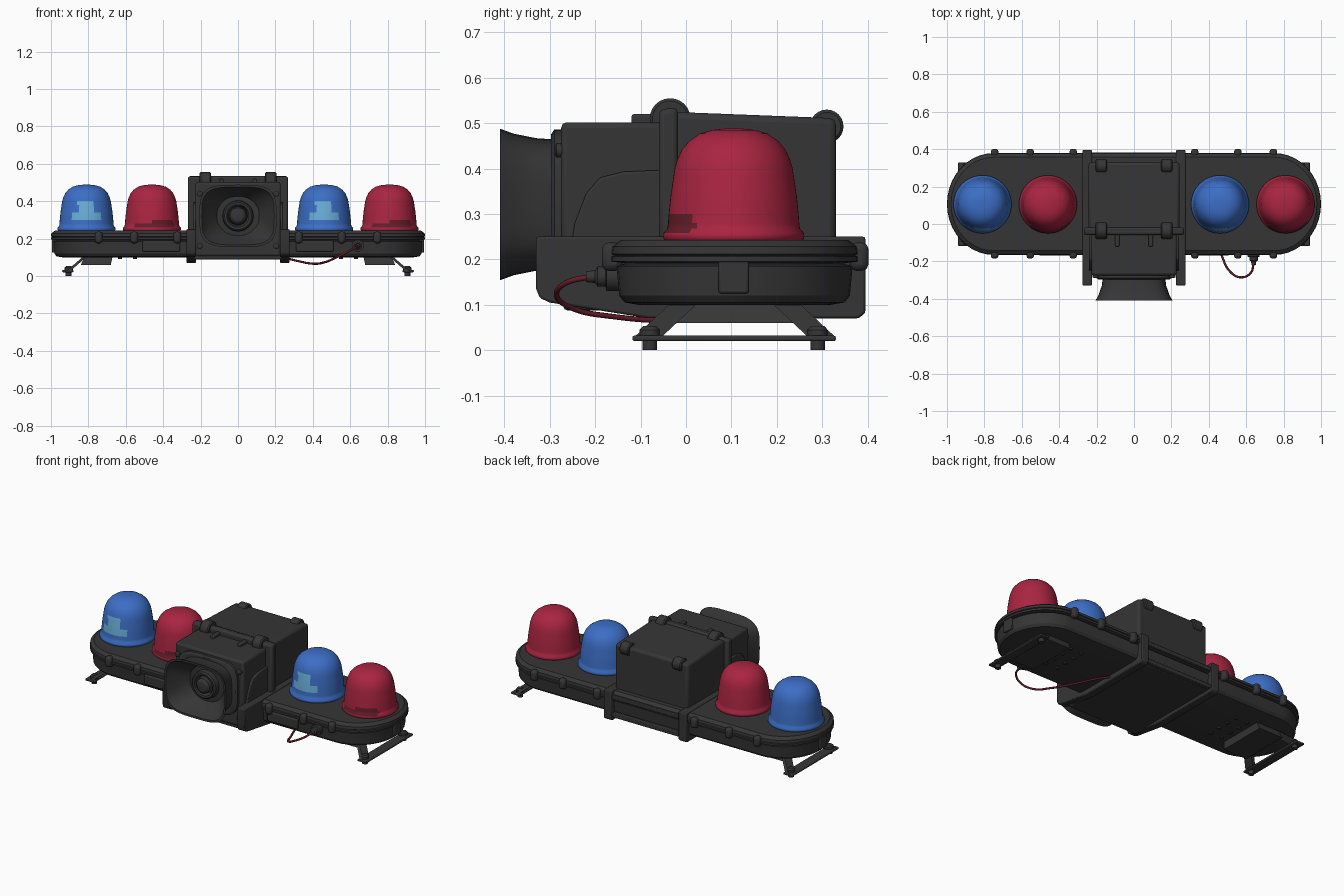
import bpy, bmesh, math
from mathutils import Vector


def material(name, rgb):
    m = bpy.data.materials.new(name)
    m.diffuse_color = (*rgb, 1)
    return m


BLACK = material("charcoal plastic", (0.036, 0.036, 0.036))
RED = material("red lens", (0.40, 0.018, 0.052))
BLUE = material("blue lens", (0.045, 0.155, 0.56))
PALE = material("pale blue patch", (0.14, 0.42, 0.68))
DARK = material("dark red", (0.13, 0.012, 0.022))


def finish(bm, name, mats=(BLACK,), angle=32, bevel=0):
    bmesh.ops.recalc_face_normals(bm, faces=bm.faces)
    me = bpy.data.meshes.new(name)
    bm.to_mesh(me)
    bm.free()
    ob = bpy.data.objects.new(name, me)
    bpy.context.collection.objects.link(ob)
    for m in mats:
        me.materials.append(m)
    if bevel:
        b = ob.modifiers.new("bevel", 'BEVEL')
        b.width, b.segments, b.limit_method = bevel, 2, 'ANGLE'
    bpy.ops.object.select_all(action='DESELECT')
    ob.select_set(True)
    bpy.context.view_layer.objects.active = ob
    bpy.ops.object.shade_smooth_by_angle(angle=math.radians(angle))
    return ob


def loft(name, rings, cap=True, **kw):
    """Skin a stack of equal-length point rings."""
    bm = bmesh.new()
    rows = [[bm.verts.new(p) for p in r] for r in rings]
    n = len(rows[0])
    for a, b in zip(rows, rows[1:]):
        for i in range(n):
            bm.faces.new((a[i], a[(i + 1) % n], b[(i + 1) % n], b[i]))
    if cap:
        bm.faces.new(rows[0])
        bm.faces.new(rows[-1])
    return finish(bm, name, **kw)


def box(name, x, y, z, bevel=0.008):
    return loft(name, [[(x[0], y[0], h), (x[1], y[0], h), (x[1], y[1], h), (x[0], y[1], h)]
                       for h in z], bevel=bevel)


def side_profile(name, pts, x0, x1, bevel=0.008):
    """Extrude a (y, z) outline along x."""
    return loft(name, [[(x, y, z) for y, z in pts] for x in (x0, x1)], bevel=bevel)


def lathe(name, origin, axis, profile, n=24, **kw):
    """Turn (radius, distance) pairs about an axis."""
    q = Vector((0, 0, 1)).rotation_difference(Vector(axis))
    o = Vector(origin)
    rings = [[o + q @ Vector((r * math.cos(2 * math.pi * i / n), r * math.sin(2 * math.pi * i / n), h))
              for i in range(n)] for r, h in profile]
    return loft(name, rings, **kw)


# Light bar body: elliptical-ended outline stepped upward into a lid
def bar_ring(inset, z):
    ring = []
    for s in (1, -1):
        for i in range(21):
            a = -math.pi / 2 + math.pi * i / 20
            ring.append((s * (0.75 + (0.25 - inset) * math.cos(a)),
                         0.107 + s * (0.272 - inset) * math.sin(a), z))
    return ring


loft("bar_tray", [bar_ring(i, z) for i, z in
     ((0.06, 0.10), (0.03, 0.105), (0.018, 0.12), (0.012, 0.185), (0.03, 0.19), (0.03, 0.21))])
loft("bar_lid", [bar_ring(i, z) for i, z in
     ((0.03, 0.192), (0.0, 0.195), (0.0, 0.206), (0.006, 0.209), (0.0, 0.212), (0.002, 0.228), (0.022, 0.243))])

# Lid clips around the edge and one latch on each end
for s in (-1, 1):
    for x in (0.325, 0.555, 0.745):
        for y0, y1, tag in ((-0.185, -0.14, "front"), (0.36, 0.402, "back")):
            box(tag + "_clip", (s * x - 0.02, s * x + 0.02), (y0, y1), (0.175, 0.237), 0.014)
    box("end_latch", (s * 0.98 - 0.015, s * 0.98 + 0.015), (0.072, 0.138), (0.125, 0.2), 0.005)
    box("front_panel", (s * 0.41 - 0.10, s * 0.41 + 0.10), (-0.168, -0.13), (0.13, 0.19), 0.006)

# Beacon lenses with painted patches on the front
DOME = [(0.149, 0.24), (0.155, 0.246), (0.155, 0.258), (0.146, 0.268), (0.1445, 0.28), (0.143, 0.3),
        (0.141, 0.32), (0.139, 0.34), (0.136, 0.36), (0.133, 0.38), (0.130, 0.4), (0.124, 0.42),
        (0.114, 0.442), (0.098, 0.461), (0.075, 0.477), (0.048, 0.485), (0.02, 0.488), (0.004, 0.488)]
for x, mat, patch in ((-0.81, BLUE, PALE), (-0.46, RED, DARK), (0.46, BLUE, PALE), (0.81, RED, DARK)):
    dome = lathe("beacon_lens", (x, 0.105, 0), (0, 0, 1), DOME, n=64, mats=(mat, patch), angle=50)
    for f in dome.data.polygons:
        dx, z = f.center.x - x, f.center.z
        if f.center.y > 0.05:
            continue
        if mat is BLUE:
            hit = 0.30 < z < 0.34 and -0.08 < dx < 0.075 or 0.34 < z < 0.40 and -0.045 < dx < 0.04
        else:
            hit = 0.262 < z < 0.28 and -0.09 < dx < 0.12 or 0.28 < z < 0.30 and 0.0 < dx < 0.11
        f.material_index = int(hit)

# Centre housing: rear cabinet, front flange, speaker box and its lower skirt
side_profile("rear_cabinet", [(-0.03, 0.12), (0.33, 0.12), (0.33, 0.511), (-0.03, 0.525)], -0.243, 0.243, 0.014)
side_profile("cabinet_flange", [(-0.06, 0.12), (-0.018, 0.12), (-0.018, 0.535), (-0.06, 0.53)], -0.268, 0.268, 0.012)
box("speaker_box", (-0.228, 0.228), (-0.275, -0.05), (0.105, 0.502), 0.012)
side_profile("speaker_skirt", [(-0.272, 0.11), (-0.05, 0.11), (-0.05, 0.397), (-0.14, 0.393), (-0.19, 0.38),
                               (-0.22, 0.345), (-0.245, 0.28)], -0.24, 0.24, 0.005)
box("housing_floor", (-0.24, 0.24), (-0.27, 0.36), (0.088, 0.12))
for z0, z1 in ((0.09, 0.115), (0.2, 0.225)):
    box("rear_rail", (-0.24, 0.24), (0.34, 0.383), (z0, z1), 0.004)
for s in (-1, 1):
    side_profile("mount_plate", [(-0.33, 0.25), (0.395, 0.25), (0.395, 0.082), (0.38, 0.07), (-0.08, 0.07),
                                 (-0.3, 0.105), (-0.322, 0.115), (-0.33, 0.135)], s * 0.25 - 0.025, s * 0.25 + 0.025, 0.005)
    for y, z, r, tag in ((-0.035, 0.51, 0.045, "front_hinge"), (0.31, 0.493, 0.037, "rear_hinge")):
        lathe(tag, (s * 0.175 - 0.03, y, z), (1, 0, 0), [(r - 0.006, 0), (r, 0.006), (r, 0.054), (r - 0.006, 0.06)])
    box("top_latch", (s * 0.09 - 0.012, s * 0.09 + 0.012), (-0.12, -0.05), (0.49, 0.52), 0.005)
    for z in (0.16, 0.44):
        lathe("speaker_bolt", (s * 0.205, -0.265, z), (0, -1, 0), [(0.016, 0), (0.016, 0.02), (0.01, 0.024)], n=12)
lathe("hinge_rod", (-0.15, -0.045, 0.52), (1, 0, 0), [(0.015, 0), (0.015, 0.3)], n=12)


# Horn: rounded-square flare folding back into a deep throat
def horn_ring(hx, hz, y, power):
    ring = []
    for i in range(48):
        c, s = math.cos(math.pi * i / 24), math.sin(math.pi * i / 24)
        ring.append((hx * math.copysign(abs(c) ** power, c), y,
                     0.321 + hz * math.copysign(abs(s) ** power, s)))
    return ring


loft("horn_flare", [horn_ring(*r) for r in (
    (0.165, 0.142, -0.27, 0.6), (0.172, 0.146, -0.33, 0.6), (0.19, 0.156, -0.38, 0.58), (0.206, 0.167, -0.41, 0.55),
    (0.194, 0.155, -0.41, 0.55), (0.165, 0.135, -0.36, 0.65), (0.13, 0.115, -0.32, 0.85), (0.105, 0.10, -0.285, 1))])
lathe("horn_core", (0, -0.27, 0.321), (0, -1, 0),
      [(0.085, 0), (0.08, 0.055), (0.072, 0.062), (0.06, 0.06), (0.05, 0.03), (0.044, 0.065), (0.03, 0.078), (0.004, 0.082)],
      n=32)
loft("horn_collar", [horn_ring(*r) for r in ((0.2, 0.165, -0.27, 0.5), (0.2, 0.165, -0.29, 0.5), (0.19, 0.155, -0.297, 0.5))])

# Feet: block under the tray, splayed legs, cross bar and bolts
for s in (-1, 1):
    loft("foot_block", [[(s * x, y, z) for x, y in ((x0, -0.03 - g), (x1, -0.03 - g), (x1, 0.245 + g), (x0, 0.245 + g))]
                        for x0, x1, g, z in ((0.68, 0.84, 0.015, 0.06), (0.67, 0.82, 0, 0.108))])
    for y in (-0.01, 0.225):
        d = -0.075 if y < 0.1 else 0.075
        loft("foot_leg", [[(s * (x + a), yy + b, z) for a, b in ((0, -0.03), (0.02, -0.03), (0.02, 0.03), (0, 0.03))]
                          for x, yy, z in ((0.815, y, 0.098), (0.895, y + d, 0.028))])
    box("foot_bar", tuple(sorted((s * 0.88, s * 0.94))), (-0.118, 0.33), (0.02, 0.032), 0.004)
    for y in (-0.08, 0.29):
        lathe("foot_bolt", (s * 0.905, y, 0), (0, 0, 1), [(0.016, 0), (0.016, 0.02), (0.022, 0.022), (0.022, 0.045), (0.015, 0.053)], n=12)
    for x in (0.55, 0.63):
        for y in (0.0, 0.07, 0.14, 0.21):
            lathe("tray_screw", (s * x, y, 0.104), (0, 0, -1), [(0.011, 0), (0.011, 0.012)], n=8)

# Power connector and sagging cable
lathe("connector", (0.64, -0.14, 0.162), (0, -1, 0),
      [(0.032, 0), (0.032, 0.035), (0.022, 0.037), (0.022, 0.055), (0.014, 0.06), (0.012, 0.08)], n=16)
cu = bpy.data.curves.new("power_cable", 'CURVE')
cu.dimensions, cu.bevel_depth, cu.bevel_resolution = '3D', 0.006, 2
sp = cu.splines.new('BEZIER')
PATH = [(0.64, -0.21, 0.162), (0.625, -0.26, 0.15), (0.57, -0.285, 0.122), (0.51, -0.25, 0.092),
        (0.465, -0.16, 0.074), (0.4, -0.02, 0.066), (0.32, 0.09, 0.08), (0.26, 0.13, 0.095)]
sp.bezier_points.add(len(PATH) - 1)
for bp, p in zip(sp.bezier_points, PATH):
    bp.co = p
    bp.handle_left_type = bp.handle_right_type = 'AUTO'
cu.materials.append(DARK)
bpy.context.collection.objects.link(bpy.data.objects.new("power_cable", cu))
